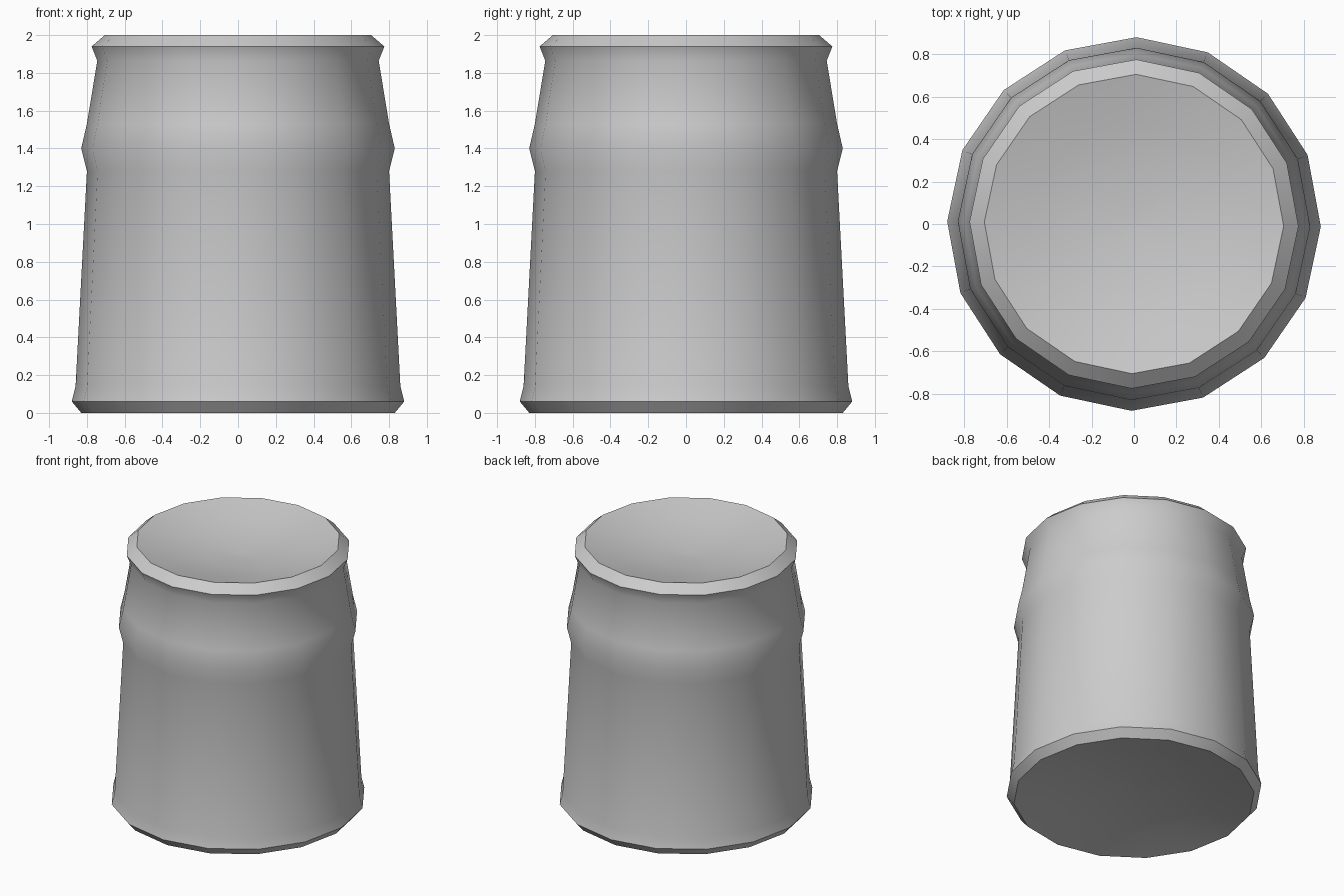
import bpy, bmesh, math

cube = bpy.data.objects.get("Cube")
if cube:
    bpy.data.objects.remove(cube, do_unlink=True)


def make_material(name, rgb):
    mat = bpy.data.materials.new(name)
    mat.use_nodes = True
    colour = (*rgb, 1.0)
    mat.diffuse_color = colour
    mat.node_tree.nodes["Principled BSDF"].inputs["Base Color"].default_value = colour
    return mat


def dish(radius, edge_z, depth, steps=3):
    """Shallow bowl profile from the rim to near the axis."""
    points = []
    for i in range(1, steps + 1):
        t = 1 - 0.96 * i / steps
        points.append((radius * t, edge_z + depth * (1 - t * t)))
    return points


def lathe(name, profile, sides, turn, mat):
    """Spin (radius, height) points into a closed, smooth-shaded body."""
    bm = bmesh.new()
    rings = []
    for r, z in profile:
        angles = [turn + math.tau * i / sides for i in range(sides)]
        rings.append([bm.verts.new((r * math.cos(a), r * math.sin(a), z)) for a in angles])
    for low, high in zip(rings, rings[1:]):
        for i in range(sides):
            j = (i + 1) % sides
            bm.faces.new((low[i], low[j], high[j], high[i]))
    bm.faces.new(rings[0][::-1])
    bm.faces.new(rings[-1])
    mesh = bpy.data.meshes.new(name)
    bm.to_mesh(mesh)
    bm.free()
    mesh.materials.append(mat)
    obj = bpy.data.objects.new(name, mesh)
    bpy.context.collection.objects.link(obj)
    bpy.context.view_layer.objects.active = obj
    obj.select_set(True)
    bpy.ops.object.shade_smooth_by_angle(angle=math.radians(35))
    obj.select_set(False)
    return obj


clay = make_material("plain grey", (0.6, 0.6, 0.6))

# Tapered pot: chamfered foot, raised band and flared rim
wall = [
    (0.83, 0.0), (0.88, 0.06), (0.86, 0.14),
    (0.80, 1.28), (0.83, 1.40), (0.80, 1.53),
    (0.745, 1.865), (0.775, 1.94), (0.705, 2.0),
]
# Both ends are hollowed into shallow dishes
underside = dish(0.83, 0.0, 0.1)[::-1]
top = dish(0.705, 2.0, -0.11)
lathe("chimney_pot", underside + wall + top, 16, math.radians(-0.8), clay)
